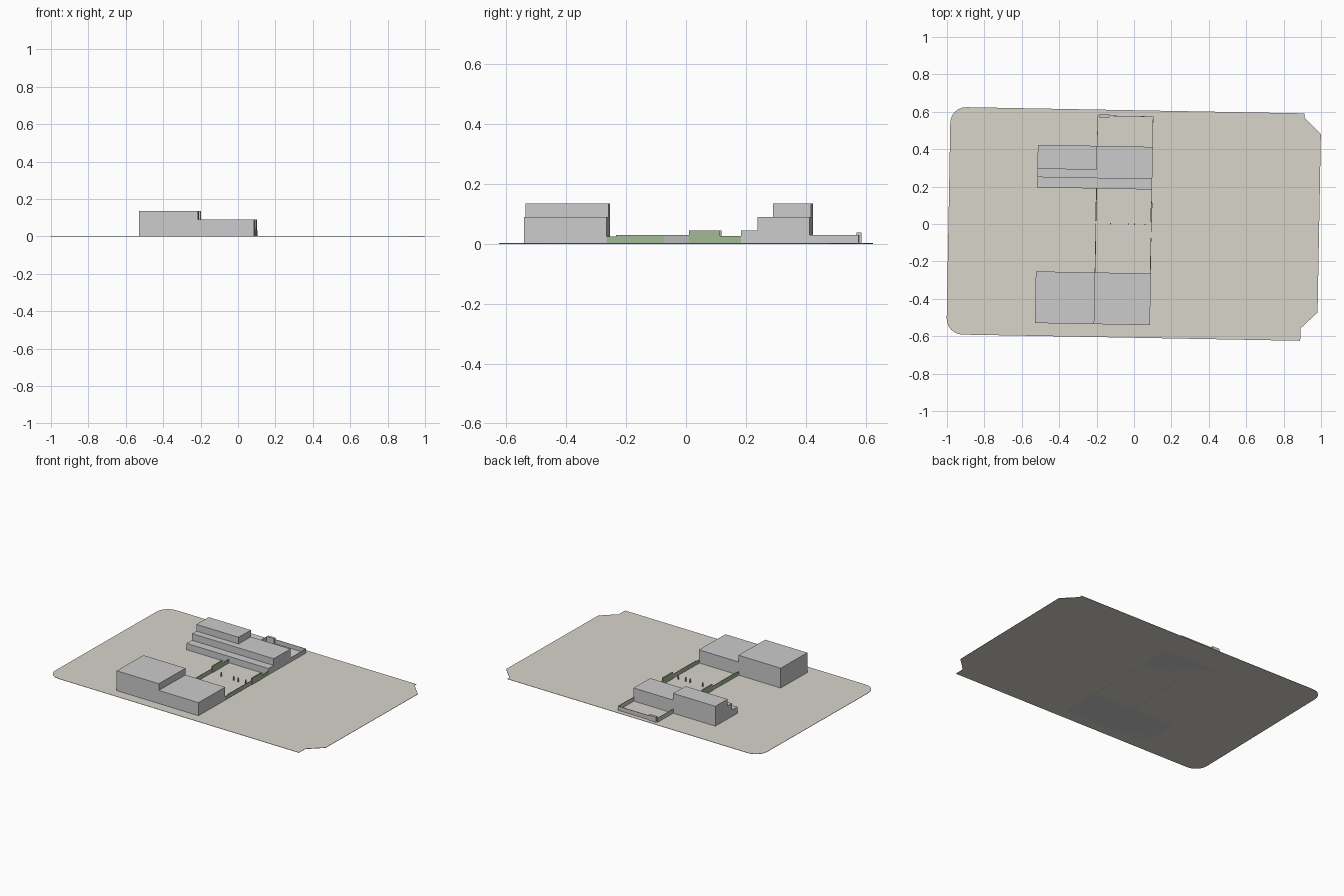
import bpy, bmesh, math
from mathutils import Matrix

if "Cube" in bpy.data.objects:
    bpy.data.objects.remove(bpy.data.objects["Cube"])

# The whole site is turned slightly clockwise
TURN = Matrix.Rotation(math.radians(-1.05), 4, 'Z')


def material(name, rgb):
    m = bpy.data.materials.new(name)
    m.diffuse_color = (*rgb, 1)
    m.use_nodes = True
    m.node_tree.nodes["Principled BSDF"].inputs["Base Color"].default_value = m.diffuse_color
    return m


TAN = material("paving", (0.69, 0.66, 0.60))
GREEN = material("hedge", (0.36, 0.49, 0.29))
DARK = material("gate_grey", (0.48, 0.48, 0.47))


def prism(name, points, depth, mat=None, place=None):
    """Extrude a flat outline upward in its own z, then place it."""
    bm = bmesh.new()
    face = bm.faces.new([bm.verts.new((x, y, 0)) for x, y in points])
    top = bmesh.ops.extrude_face_region(bm, geom=[face])
    verts = [v for v in top["geom"] if isinstance(v, bmesh.types.BMVert)]
    bmesh.ops.translate(bm, vec=(0, 0, depth), verts=verts)
    bmesh.ops.recalc_face_normals(bm, faces=bm.faces)
    bm.transform(TURN @ (place or Matrix.Identity(4)))
    me = bpy.data.meshes.new(name)
    bm.to_mesh(me)
    bm.free()
    ob = bpy.data.objects.new(name, me)
    bpy.context.collection.objects.link(ob)
    if mat:
        me.materials.append(mat)
    return ob


def box(name, x0, x1, y0, y1, h, mat=None, z0=0.0):
    return prism(name, [(x0, y0), (x1, y0), (x1, y1), (x0, y1)], h - z0, mat,
                 Matrix.Translation((0, 0, z0)))


# Ground: rounded left corners, notched and chamfered right corners
W, H, R = 0.992, 0.608, 0.085
right = [(0.90, -H), (0.90, -0.542), (0.99, -0.455),
         (0.99, 0.498), (0.90, 0.587), (0.90, H)]
corner = [math.radians(90 + 15 * i) for i in range(7)]
left = [(-W + R + R * math.cos(a), H - R + R * math.sin(a)) for a in corner]
left += [(x, -y) for x, y in reversed(left)]
prism("ground", right + left, 0.002, TAN)

# Front building: tall west wing, lower east wing
box("front_west_wing", -0.520, -0.203, -0.539, -0.263, 0.135)
box("front_east_wing", -0.203, 0.095, -0.539, -0.263, 0.09)

# Back building: stepped profile (y, z) extruded along x, plus upper storey
steps = [(0.186, 0), (0.414, 0), (0.414, 0.09), (0.241, 0.09),
         (0.241, 0.045), (0.186, 0.045)]
along_x = Matrix.Translation((-0.5215, 0, 0)) @ Matrix(
    ((0, 0, 1, 0), (1, 0, 0, 0), (0, 1, 0, 0), (0, 0, 0, 1)))
prism("back_building", steps, 0.6145, None, along_x)
box("back_upper_storey", -0.5215, -0.2045, 0.286, 0.414, 0.135, None, 0.09)

# Courtyard hedges and gates on both sides
for side, x in (("west", -0.2035), ("east", 0.092)):
    for part, y0, y1, h, t, mat in (
            ("hedge_end", -0.263, -0.232, 0.025, 0.004, GREEN),
            ("hedge", -0.232, -0.073, 0.03, 0.004, GREEN),
            ("gate", -0.073, 0.012, 0.03, 0.002, DARK),
            ("tall_hedge", 0.012, 0.115, 0.045, 0.008, GREEN),
            ("low_hedge", 0.115, 0.186, 0.026, 0.004, GREEN)):
        box(f"{side}_{part}", x - t / 2, x + t / 2, y0, y1, h, mat)

# Courtyard posts
for i, x in enumerate((-0.125, -0.03, 0.003, 0.058)):
    box(f"post_{i + 1}", x - 0.003, x + 0.003, -0.004, 0.002, 0.03, DARK)

# Rear yard: thin walls around three sides and a small hut
for name, x0, x1, y0, y1 in (("west", -0.2055, -0.2025, 0.414, 0.577),
                             ("east", 0.090, 0.093, 0.414, 0.577),
                             ("north", -0.2025, 0.090, 0.574, 0.577)):
    box(f"yard_wall_{name}", x0, x1, y0, y1, 0.03)
box("yard_hut", -0.197, -0.141, 0.566, 0.583, 0.037)
